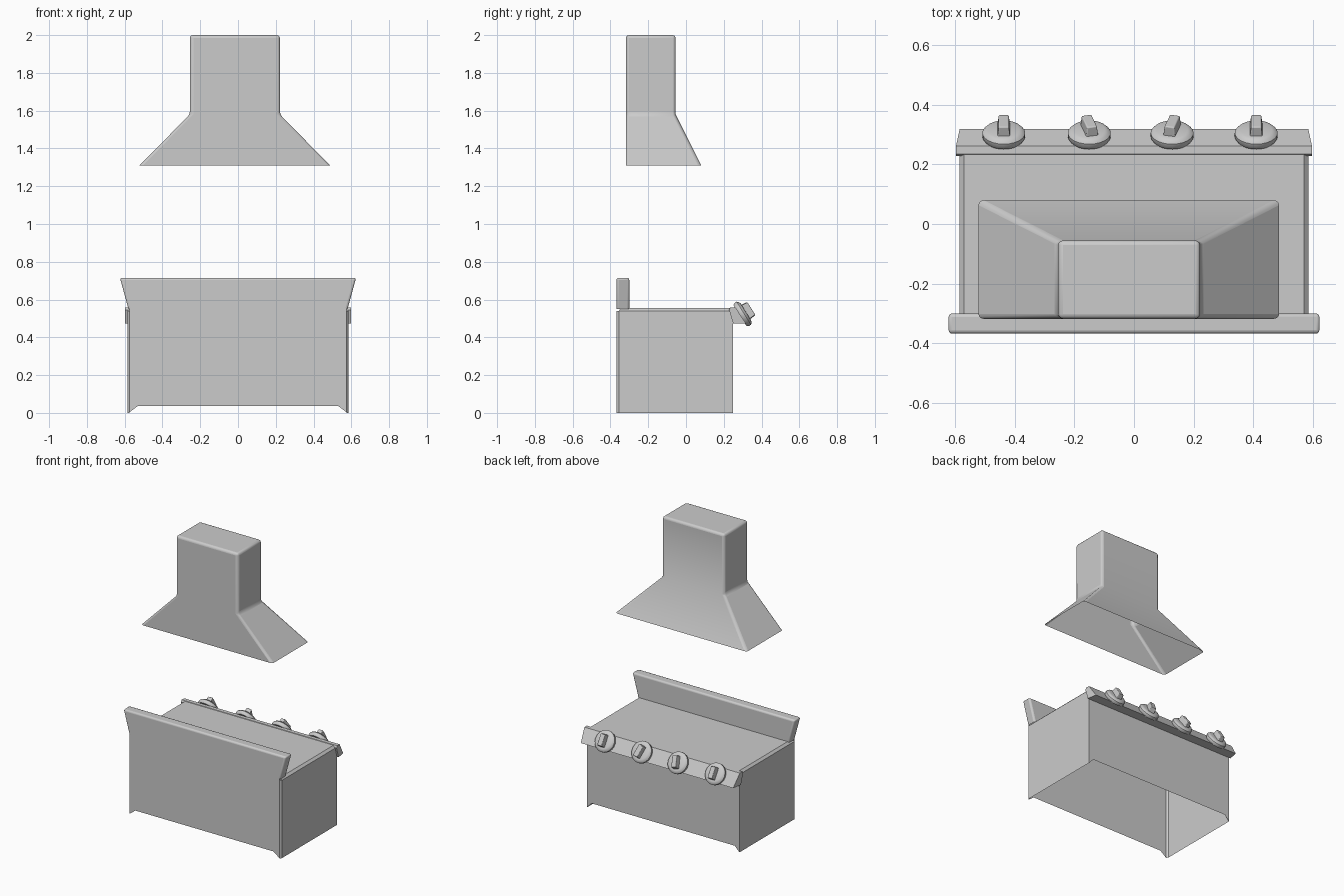
import bpy, bmesh, math
from mathutils import Matrix, Vector

if "Cube" in bpy.data.objects:
    bpy.data.objects.remove(bpy.data.objects["Cube"])


def make(name, verts, faces, bevel=0.0, smooth=True):
    me = bpy.data.meshes.new(name)
    bm = bmesh.new()
    vs = [bm.verts.new(v) for v in verts]
    for f in faces:
        bm.faces.new([vs[i] for i in f])
    bmesh.ops.recalc_face_normals(bm, faces=bm.faces)
    bm.to_mesh(me)
    bm.free()
    ob = bpy.data.objects.new(name, me)
    bpy.context.collection.objects.link(ob)
    if bevel:
        m = ob.modifiers.new("bevel", 'BEVEL')
        m.width, m.segments, m.limit_method = bevel, 3, 'ANGLE'
        m.angle_limit = math.radians(35)
    if smooth:
        bpy.ops.object.select_all(action='DESELECT')
        ob.select_set(True)
        bpy.context.view_layer.objects.active = ob
        bpy.ops.object.shade_smooth_by_angle(angle=math.radians(35))
    return ob


def loft(name, rings, cap_start=False, cap_end=True, bevel=0.0):
    """Skin equal-length rings of points, with optional end caps."""
    n = len(rings[0])
    verts = [p for r in rings for p in r]
    faces = [(k * n + i, k * n + (i + 1) % n, (k + 1) * n + (i + 1) % n, (k + 1) * n + i)
             for k in range(len(rings) - 1) for i in range(n)]
    if cap_start:
        faces.append(range(n))
    if cap_end:
        faces.append(range((len(rings) - 1) * n, len(rings) * n))
    return make(name, verts, faces, bevel)


def rect(x0, x1, y0, y1, z):
    return [(x0, y0, z), (x1, y0, z), (x1, y1, z), (x0, y1, z)]


# extractor hood: open flare and closed chimney
loft("hood", [rect(-.522, .487, -.318, .08, 1.31),
              rect(-.255, .222, -.318, -.055, 1.58),
              rect(-.255, .222, -.318, -.055, 2.0)], bevel=.016)

# stove walls, open underneath; front and rear panels have raised lower edges
W = .585
half = [(.53, .037), (.575, .003), (.575, .555)]
front = [(x, -.368, z) for x, z in half] + [(-x, -.368, z) for x, z in reversed(half)]
half = [(.55, .037), (W, 0), (W, .545)]
rear = [(x, .25, z) for x, z in half] + [(-x, .25, z) for x, z in reversed(half)]
make("front_panel", front, [range(6)])
make("rear_panel", rear, [range(6)])
for s, side in ((1, "right"), (-1, "left")):
    make("side_wall_" + side,
         [(s * x, y, z) for z in (0, .54) for x, y in ((.575, -.368), (W, -.355), (W, .25))],
         [(0, 1, 4, 3), (1, 2, 5, 4)])

# cooktop with sloped border
loft("cooktop", [rect(-W, W, -.355, .25, .54), rect(-.57, .57, -.345, .24, .555)])

# upright splash board, widening upwards
loft("splash_board", [rect(-.58, .58, -.368, -.30, .55),
                      rect(-.625, .625, -.368, -.30, .715)], bevel=.012)

# slanted control panel
profile = [(.228, .545), (.235, .558), (.262, .558), (.318, .472), (.25, .472)]
ends = [[(s * (.597 - .012 * (y > .3)), y, z) for y, z in profile] for s in (-1, 1)]
loft("control_panel", ends, cap_start=True)

# knobs: round base with a grip bar, standing out from the slanted panel
axis = Vector((0, .85, .53)).normalized()
up = Vector((0, -axis.z, axis.y))
side = up.cross(axis)
basis = Matrix((side, up, axis)).transposed()
N = 24


def circle(r, h):
    return [(r * math.cos(2 * math.pi * i / N), r * math.sin(2 * math.pi * i / N), h)
            for i in range(N)]


for i, (x, turn) in enumerate(((-.437, 0), (-.15, 14), (.128, -14), (.41, 0))):
    base = loft(f"knob_base_{i + 1}",
                [circle(.066, -.004), circle(.072, .006), circle(.072, .02),
                 circle(.064, .029), circle(.052, .033)], cap_start=True)
    grip = loft(f"knob_grip_{i + 1}", [rect(-.021, .021, -.042, .042, .028),
                                       rect(-.017, .017, -.039, .039, .067)], bevel=.004)
    m = Matrix.Translation((x, .289, .517)) @ basis.to_4x4() @ Matrix.Rotation(math.radians(turn), 4, 'Z')
    base.matrix_world = m
    grip.matrix_world = m
